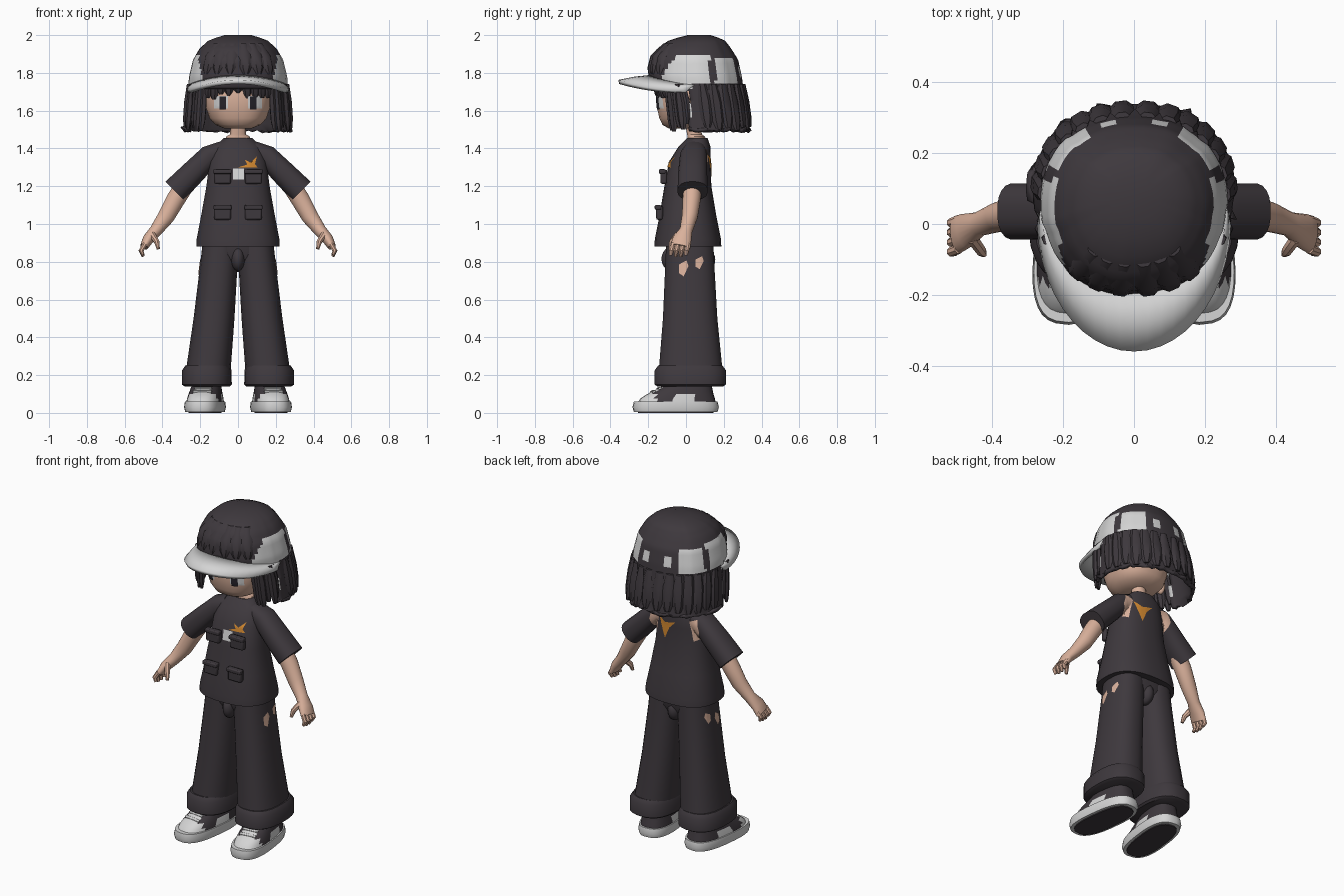
import bpy, bmesh, math, random
from mathutils import Vector
from mathutils.bvhtree import BVHTree

random.seed(4)
cube = bpy.data.objects.get("Cube")
if cube:
    bpy.data.objects.remove(cube, do_unlink=True)


def material(name, *rgb):
    m = bpy.data.materials.new(name)
    m.use_nodes = True
    m.diffuse_color = (*rgb, 1)
    m.node_tree.nodes["Principled BSDF"].inputs["Base Color"].default_value = (*rgb, 1)
    return m


CHARCOAL = material("charcoal", .048, .040, .047)
SKIN = material("skin", .70, .44, .33)
WHITE = material("off_white", .66, .66, .66)
ORANGE = material("orange", .65, .25, .03)
EYE = material("eye_dark", .02, .018, .025)
SIDES = ((1, "left_"), (-1, "right_"))


def finish(name, bm, *mats, angle=40):
    bmesh.ops.recalc_face_normals(bm, faces=bm.faces)
    mesh = bpy.data.meshes.new(name)
    bm.to_mesh(mesh)
    bm.free()
    ob = bpy.data.objects.new(name, mesh)
    bpy.context.collection.objects.link(ob)
    for m in mats:
        mesh.materials.append(m)
    bpy.ops.object.select_all(action='DESELECT')
    ob.select_set(True)
    bpy.context.view_layer.objects.active = ob
    bpy.ops.object.shade_smooth_by_angle(angle=math.radians(angle))
    return ob


def surface(name, rows, *mats, caps=(True, True), loop=True, rule=None, keep=None):
    """Skin a grid of points; rule picks a material and keep drops faces, by centre."""
    bm = bmesh.new()
    grid = [[bm.verts.new(p) for p in row] for row in rows]
    n = len(rows[0])
    for low, high in zip(grid, grid[1:]):
        for i in range(n if loop else n - 1):
            j = (i + 1) % n
            bm.faces.new((low[i], low[j], high[j], high[i]))
    for row, on in ((grid[0], caps[0]), (grid[-1], caps[1])):
        if on and loop:
            bm.faces.new(row)
    for f in list(bm.faces):
        c = f.calc_center_median()
        if rule:
            f.material_index = int(rule(c))
        if keep and not keep(c):
            bm.faces.remove(f)
    return finish(name, bm, *mats)


def power(v, e):
    return math.copysign(abs(v) ** (2 / e), v)


def tube_rows(pts, n=20, e=2, flat=False):
    """Rings of depth ry and width rx along a path of (x, y, z, ry, rx)."""
    rows = []
    for i, (x, y, z, ry, rx) in enumerate(pts):
        a, b = pts[max(i - 1, 0)], pts[min(i + 1, len(pts) - 1)]
        t = Vector((0, 0, 1)) if flat else (Vector(b[:3]) - Vector(a[:3])).normalized()
        u = (Vector((0, 1, 0)) - t * t.y).normalized()
        v = t.cross(u)
        angles = [math.tau * (k + .5) / n for k in range(n)]
        rows.append([Vector((x, y, z)) + u * ry * power(math.cos(q), e)
                     + v * rx * power(math.sin(q), e) for q in angles])
    return rows


def tube(name, pts, *mats, s=1, n=20, e=2, flat=False, **kw):
    pts = [(p[0] * s, *p[1:]) for p in pts]
    return surface(name, tube_rows(pts, n, e, flat), *mats, **kw)


def ball(name, centre, size, mat):
    bm = bmesh.new()
    bmesh.ops.create_uvsphere(bm, u_segments=14, v_segments=10, radius=1)
    bmesh.ops.scale(bm, vec=size, verts=bm.verts)
    bmesh.ops.translate(bm, vec=centre, verts=bm.verts)
    return finish(name, bm, mat)


def box(name, centre, size, mat, turn=0):
    bm = bmesh.new()
    bmesh.ops.create_cube(bm, size=1)
    bmesh.ops.scale(bm, vec=size, verts=bm.verts)
    ob = finish(name, bm, mat)
    ob.location, ob.rotation_euler = centre, (turn, 0, 0)
    bev = ob.modifiers.new("soft_edges", 'BEVEL')
    bev.width, bev.segments = min(size) * .25, 2
    return ob


def decal(name, targets, outline, view, mat, lift=.004):
    """Thin patch dropped onto the targets along the view direction."""
    trees = [BVHTree.FromPolygons([v.co for v in o.data.vertices],
             [p.vertices for p in o.data.polygons]) for o in targets]
    view = Vector(view)
    pts = [Vector(a).lerp(Vector(b), k / 4) for a, b in
           zip(outline, outline[1:] + outline[:1]) for k in range(4)]
    mid = sum(pts, Vector((0, 0))) / len(pts)
    rows = []
    for k in (1, .75, .5, .25, .05):
        row = []
        for p in pts:
            u, z = mid.lerp(p, k)
            start = Vector((u, 0, z) if view.y else (0, u, z)) + view
            hits = [h for h in (t.ray_cast(start, -view) for t in trees) if h[0]]
            near = min(hits, key=lambda h: h[3])[0] if hits else start - view
            row.append(near + view * lift)
        rows.append(row)
    return surface(name, rows, mat, caps=(False, True))


def rect(x, z, w, h):
    return [(x - w, z - h), (x + w, z - h), (x + w, z + h), (x - w, z + h)]


FRONT, BACK = (0, -1, 0), (0, 1, 0)

# Shirt body, sleeves and arms
shirt = tube("shirt", [(0, .01, .88, .178, .222), (0, .01, .92, .176, .22), (0, .01, 1.05, .15, .195),
             (0, .01, 1.2, .125, .168), (0, .02, 1.33, .11, .152), (0, .045, 1.41, .085, .125),
             (0, .06, 1.455, .055, .075)], CHARCOAL, n=28, e=2.5, flat=True)
tops = [shirt]
for s, side in SIDES:
    tops.append(tube(side + "sleeve", [(.08, .045, 1.39, .06, .05), (.15, .04, 1.36, .072, .06),
                (.25, .035, 1.26, .078, .066), (.335, .035, 1.175, .08, .07)], CHARCOAL, s=s, e=2.4))
    tube(side + "arm", [(.26, .035, 1.24, .05, .05), (.33, .03, 1.13, .048, .05), (.38, .02, 1.04, .042, .045),
         (.435, 0, .965, .034, .034), (.475, -.02, .92, .05, .03), (.497, -.03, .88, .054, .022)], SKIN, s=s)
    for k in range(4):
        y = -.07 + k * .027
        drop = .008 * (k in (0, 3))
        tube(side + "finger", [(.492, y, .895, .014, .014), (.513, y - .008, .858, .014, .014),
             (.502, y - .012, .828 + drop, .009, .009)], SKIN, s=s, n=8)
    tube(side + "thumb", [(.455, -.04, .945, .018, .018), (.43, -.075, .905, .016, .015),
         (.422, -.085, .868, .009, .009)], SKIN, s=s, n=8)
    # Chest and waist pockets with flaps
    for z, y in ((1.25, -.118), (1.06, -.14)):
        box(side + "pocket", (s * .082, y, z), (.088, .035, .075), CHARCOAL)
        box(side + "pocket_flap", (s * .082, y - .008, z + .028), (.096, .035, .024), CHARCOAL)
    decal(side + "back_tear", tops, [(s * x, z) for x, z in
          ((.1, 1.38), (.15, 1.4), (.17, 1.33), (.15, 1.27), (.125, 1.26), (.115, 1.32))], BACK, SKIN)

decal("chest_emblem", tops, [(.0, 1.3), (.05, 1.312), (.035, 1.342), (.065, 1.325), (.1, 1.357),
      (.09, 1.318), (.105, 1.298), (.06, 1.3)], FRONT, ORANGE)
decal("chest_badge", tops, rect(.003, 1.265, .03, .03), FRONT, WHITE)
decal("back_emblem", tops, [(.1, 1.37), (.05, 1.345), (-.02, 1.36), (.02, 1.32), (.05, 1.25)], BACK, ORANGE)

# Trousers: hips, legs, turned cuffs and torn holes
tube("hips", [(0, .02, .78, .1, .1), (0, .02, .84, .125, .18), (0, .02, .92, .125, .185)],
     CHARCOAL, e=2.5, flat=True)
ball("trouser_fly", (0, -.075, .815), (.036, .055, .065), CHARCOAL)
ball("trouser_seat", (0, .1, .81), (.04, .055, .065), CHARCOAL)
for s, side in SIDES:
    leg = tube(side + "trouser_leg", [(.092, .02, .92, .125, .094), (.1, .02, .8, .13, .099),
               (.127, .022, .5, .145, .109), (.16, .025, .2, .172, .12)], CHARCOAL, s=s, n=24, e=2.4, flat=True)
    tube(side + "cuff", [(.163, .023, .14, .175, .12), (.165, .023, .15, .19, .133), (.165, .023, .225, .19, .132),
         (.162, .023, .25, .172, .118)], CHARCOAL, s=s, n=24, e=2.5, flat=True)
    for y, z, w, h in ((-.012, .765, .025, .042), (.072, .795, .022, .034)):
        tear = [(y - w, z - h * .6), (y, z - h), (y + w, z + h * .3), (y + w * .6, z + h), (y - w, z + h * .5)]
        decal(side + "trouser_tear", [leg], tear, (s, 0, 0), SKIN)

# Shoes, splayed outward
SPLAY = .12
for s, side in SIDES:
    def shoe_part(name, rings, *mats, rule=None):
        ob = tube(side + name, [(0, cy, z, ry, rx) for z, cy, ry, rx in rings], *mats,
                  n=32, e=2.7, flat=True, rule=rule)
        ob.location.x, ob.rotation_euler.z = s * .168, s * SPLAY
    shoe_part("tread", [(0, -.055, .2, .082), (.01, -.055, .2, .082)], CHARCOAL)
    shoe_part("sole", [(.006, -.055, .222, .098), (.03, -.055, .229, .104), (.06, -.055, .222, .1)], WHITE)
    shoe_part("shoe_upper", [(.05, -.05, .208, .094), (.075, -.045, .198, .091), (.1, -.03, .175, .085),
              (.135, 0, .138, .077), (.17, .035, .1, .068), (.2, .045, .085, .06)], CHARCOAL, WHITE,
              rule=lambda c: c.y < -.16 or (c.z < .09 and -.06 < c.y < .02))
    for k in range(4):
        y, z = -.175 + k * .033, .112 + k * .017
        lace = box(side + "lace", (s * .168 - s * y * SPLAY, y, z), (.1 - k * .008, .016, .014), WHITE, .5)
        lace.rotation_euler.z = s * SPLAY

# Neck, head, ears and eyes
tube("neck", [(0, .055, 1.43, .05, .068), (0, .055, 1.462, .047, .064), (0, .045, 1.475, .04, .042),
     (0, .03, 1.56, .04, .04)], SKIN, flat=True)
head = tube("head", [(0, -.02, 1.505, .07, .07), (0, 0, 1.525, .125, .12), (0, .01, 1.56, .152, .152),
            (0, .01, 1.62, .165, .172), (0, .01, 1.7, .17, .18), (0, .02, 1.8, .15, .16)],
            SKIN, n=28, e=2.4, flat=True)
for s, side in SIDES:
    ball(side + "ear", (s * .195, .0, 1.625), (.022, .03, .05), SKIN)
    decal(side + "eye_white", [head], rect(s * .09, 1.645, .036, .033), FRONT, WHITE)
    decal(side + "pupil", [head], rect(s * .081, 1.64, .018, .035), FRONT, EYE, .008)

# Bobbed hair: height, centre y, half depth, half width
HAIR = ((1.49, .09, .25, .28), (1.6, .08, .245, .27), (1.7, .065, .243, .262), (1.78, .05, .248, .256),
        (1.87, .045, .233, .235), (1.93, .045, .195, .2), (1.975, .06, .145, .15), (2.0, .07, .06, .07))


def hair_at(deg, z, k=1):
    """Point on the hair; 0 degrees is the front, positive is the model's left."""
    for a, b in zip(HAIR, HAIR[1:]):
        if z <= b[0]:
            break
    _, cy, ry, rx = Vector(a).lerp(Vector(b), (z - a[0]) / (b[0] - a[0]))
    q = math.radians(deg)
    return Vector((k * rx * power(math.sin(q), 2.2), cy - k * ry * power(math.cos(q), 2.2), z))


def hair_angle(c):
    return abs(math.degrees(math.atan2(c.x, -(c.y - .05))))


def cap_shows(c):
    a = hair_angle(c)
    top = 1.9 - .1 * max(0, (66 - a) / 18)
    return (48 < a < 108 and 1.75 < c.z < top or 114 < a < 148 and 1.745 < c.z < 1.875
            or 158 < a < 166 and 1.78 < c.z < 1.83 or 48 < a < 84 and c.z < 1.76)


ribs = [random.uniform(.985, 1.02) for _ in range(24)]
levels = [1.49 + k * .015 for k in range(34)] + [2.0]
rows = [[hair_at(d, z, ribs[d // 15]) + Vector((0, 0, random.uniform(0, .03) * (z < 1.495)))
         for d in range(0, 360, 5)] for z in levels]
hair = surface("hair_shell", rows, CHARCOAL, WHITE, caps=(False, True), rule=cap_shows,
               keep=lambda c: c.z > 1.72 or hair_angle(c) > 82)
hair.modifiers.new("thickness", 'SOLIDIFY').thickness = .02


def lock(name, deg, high, low, width, k=1.0):
    path = [hair_at(deg, high + (low - high) * t, k) for t in (0, .4, .8, 1)]
    pts = [(*p, .018 * w, width * w) for p, w in zip(path, (.6, 1, .9, .45))]
    q = math.radians(deg)
    rows = tube_rows(pts, 6, 2, True)
    turned = []
    for p, row in zip(path, rows):
        turned.append([p + Vector(((v - p).x * math.cos(q) - (v - p).y * math.sin(q),
                                   (v - p).x * math.sin(q) + (v - p).y * math.cos(q), 0)) for v in row])
    surface(name, turned, CHARCOAL)


for d in range(95, 270, 13):
    lock("back_lock", d, 1.74, 1.495 + random.uniform(0, .03), .036, 1.01)
for d in range(-60, 61, 10):
    lock("fringe_lock", d, 1.77, 1.675 + random.uniform(-.02, .02), .026, .9)
for s, side in SIDES:
    for d, low, k in ((47, 1.495, .93), (53, 1.49, .97), (61, 1.51, .95), (68, 1.5, 1.02), (73, 1.53, .98)):
        lock(side + "side_lock", s * d, 1.74, low, .027, k)
for d in range(-40, 41, 16):
    lock("crown_lock", d, 1.955, 1.795, .034, .99)

# Cap brim
inner, outer = [], []
for d in range(-88, 89, 8):
    q = math.radians(d)
    inner.append(hair_at(d, 1.778 - .045 * math.sin(q) ** 2, .97))
    outer.append((.262 * math.sin(q), .01 - .366 * math.cos(q), 1.752 - .055 * math.sin(q) ** 2))
middle = [a.lerp(Vector(b), .5) + Vector((0, 0, .004)) for a, b in zip(inner, outer)]
brim = surface("cap_brim", [inner, middle, outer], WHITE, loop=False)
solid = brim.modifiers.new("thickness", 'SOLIDIFY')
solid.thickness, solid.offset = .022, 0
